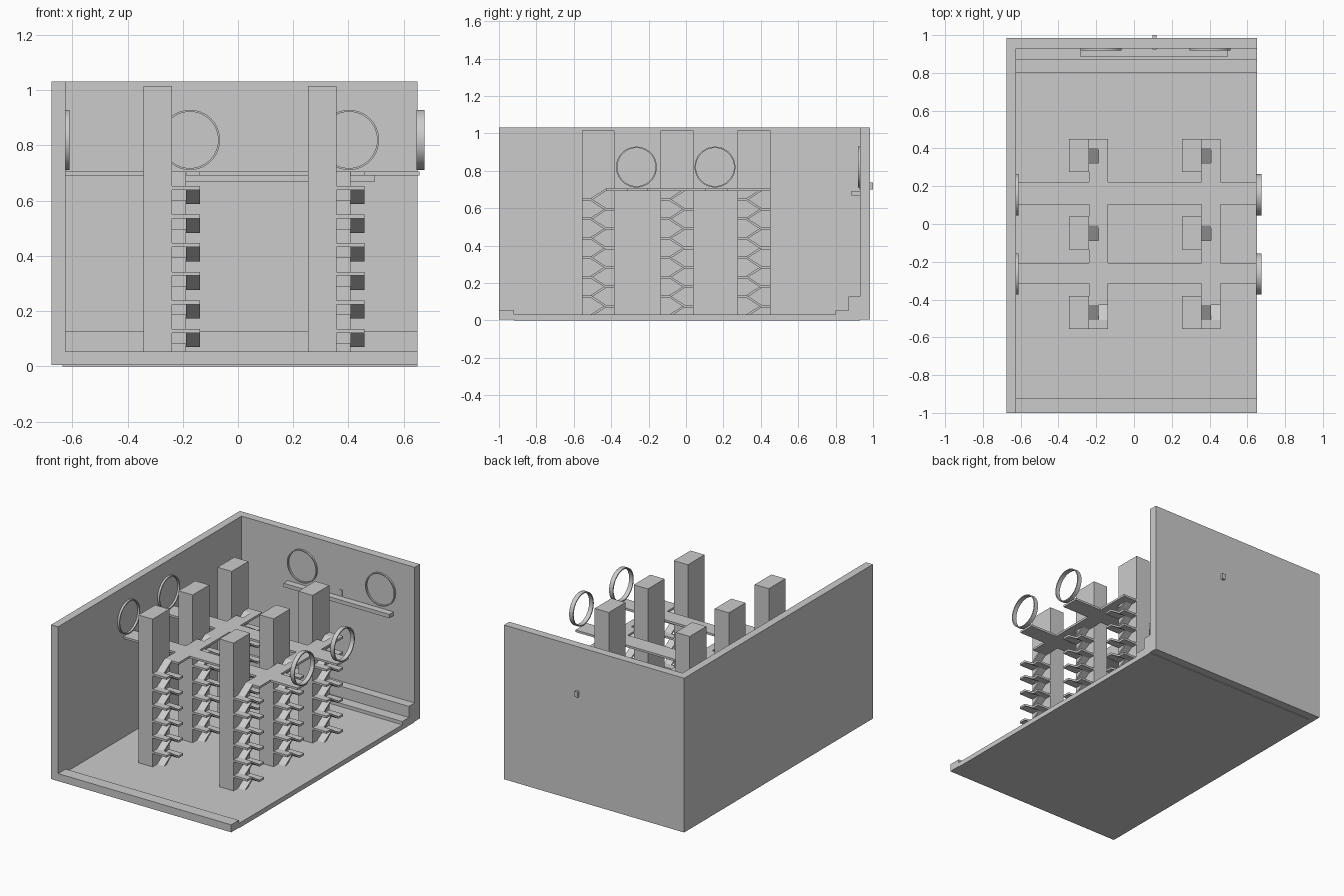
import bpy, bmesh, math
from mathutils import Matrix, Vector

if "Cube" in bpy.data.objects:
    bpy.data.objects.remove(bpy.data.objects["Cube"])


def add_prism(bm, profile, x0, x1):
    """Extrude a (y, z) outline along x."""
    face = bm.faces.new([bm.verts.new((x0, y, z)) for y, z in profile])
    ext = bmesh.ops.extrude_face_region(bm, geom=[face])["geom"]
    verts = [v for v in ext if isinstance(v, bmesh.types.BMVert)]
    bmesh.ops.translate(bm, vec=(x1 - x0, 0, 0), verts=verts)


def add_box(bm, x0, x1, y0, y1, z0, z1):
    add_prism(bm, [(y0, z0), (y1, z0), (y1, z1), (y0, z1)], x0, x1)


def finish(bm, name, loc=(0, 0, 0)):
    bmesh.ops.recalc_face_normals(bm, faces=bm.faces[:])
    mesh = bpy.data.meshes.new(name)
    bm.to_mesh(mesh)
    bm.free()
    obj = bpy.data.objects.new(name, mesh)
    obj.location = loc
    bpy.context.collection.objects.link(obj)
    return obj


def box(name, *dims):
    bm = bmesh.new()
    add_box(bm, *dims)
    return finish(bm, name)


def copy(obj, name, loc):
    dup = obj.copy()
    dup.name, dup.location = name, loc
    bpy.context.collection.objects.link(dup)


L, R = -0.625, 0.65          # inside face of the left wall, open right edge
FLOOR = 0.032

# Room shell
box("floor", -0.635, R, -0.92, 0.93, 0, FLOOR)
box("left_wall", -0.676, L, -1.0, 0.985, 0.004, 1.031)
box("back_wall", L, R, 0.93, 0.985, 0.004, 1.031)
box("front_ledge", L, R, -1.0, -0.92, 0.004, 0.054)
bm = bmesh.new()
add_prism(bm, [(0.80, 0.004), (0.93, 0.004), (0.93, 0.128), (0.87, 0.128),
               (0.87, 0.054), (0.80, 0.054)], L, R)
finish(bm, "back_stepped_ledge")
box("back_shelf", -0.284, 0.495, 0.885, 0.93, 0.668, 0.693)
box("wall_peg", 0.098, 0.12, 0.925, 1.0, 0.70, 0.738)

# Towers: a pillar with a zigzag staircase on its right side
PX, PY = (-0.291, 0.305), (-0.469, -0.048, 0.363)
HW, HD = 0.052, 0.0875       # pillar half sizes
MID, OUT = HW + 0.051, HW + 0.102
RUN, RISE, T = 0.04, 0.0518, 0.014
TOP = 0.705

bm = bmesh.new()
add_box(bm, -HW, HW, -HD, HD, FLOOR, 1.016)
pillar = finish(bm, "pillar", (PX[0], PY[0], 0))

bm = bmesh.new()
for i in range(13):
    z = TOP - RISE * i                      # top height of this flight
    low = max(z - RISE, FLOOR)
    inner = i % 2 == 0                      # inner flights rise to the back
    s = 1 if inner else -1
    x0, x1 = (HW, MID) if inner else (MID, OUT)
    add_prism(bm, [(-s * RUN, low), (s * RUN, z), (s * RUN, z - T),
                   (-s * RUN, low - T)], x0, x1)
    if i < 12:                              # landing at the foot
        y0, y1 = sorted((-s * RUN, -s * HD))
        add_box(bm, HW, OUT, y0, y1, low - T, low)
stairs = finish(bm, "staircase", (PX[0], PY[0], 0))

for x in PX:
    for y in PY:
        if (x, y) != (PX[0], PY[0]):
            copy(pillar, "pillar", (x, y, 0))
            copy(stairs, "staircase", (x, y, 0))

# Long walkways with openings over the top stair flights
for x in PX:
    bm = bmesh.new()
    y0, y3 = PY[0] + RUN, PY[2] + HD
    add_box(bm, x + MID, x + OUT, y0, y3, TOP - T, TOP)
    for a, b in ((y0, PY[1] - RUN), (PY[1] + RUN, PY[2] - RUN), (PY[2] + RUN, y3)):
        add_box(bm, x + HW, x + MID, a, b, TOP - T, TOP)
    finish(bm, "long_walkway")

# Cross walkways, split where they meet the long walkways
for a, b in ((-0.314, -0.206), (0.104, 0.223)):
    bm = bmesh.new()
    for x0, x1 in ((L, PX[0] + HW), (PX[0] + OUT, PX[1] + HW), (PX[1] + OUT, 0.658)):
        add_box(bm, x0, x1, a, b, TOP - T, TOP)
    finish(bm, "cross_walkway")


# Round window frames
def window_frame(name, center, axis):
    n, ro, ri, h = 48, 0.109, 0.102, 0.0145
    bm = bmesh.new()
    rings = []
    for r, z in ((ro, -h), (ro, h), (ri, h), (ri, -h)):
        rings.append([bm.verts.new((r * math.cos(2 * math.pi * k / n),
                                    r * math.sin(2 * math.pi * k / n), z))
                      for k in range(n)])
    for j in range(4):
        p, q = rings[j], rings[(j + 1) % 4]
        for k in range(n):
            m = (k + 1) % n
            bm.faces.new((p[k], p[m], q[m], q[k]))
    bmesh.ops.rotate(bm, verts=bm.verts[:],
                     matrix=Matrix.Rotation(math.pi / 2, 3, axis))
    obj = finish(bm, name, Vector(center))
    bpy.ops.object.select_all(action="DESELECT")
    obj.select_set(True)
    bpy.context.view_layer.objects.active = obj
    bpy.ops.object.shade_smooth_by_angle(angle=math.radians(30))


for y in (-0.265, 0.155):
    window_frame("left_window_frame", (-0.6255, y, 0.82), "Y")
    window_frame("right_window_frame", (0.6615, y, 0.82), "Y")
for x in (-0.174, 0.402):
    window_frame("back_window_frame", (x, 0.933, 0.82), "X")
